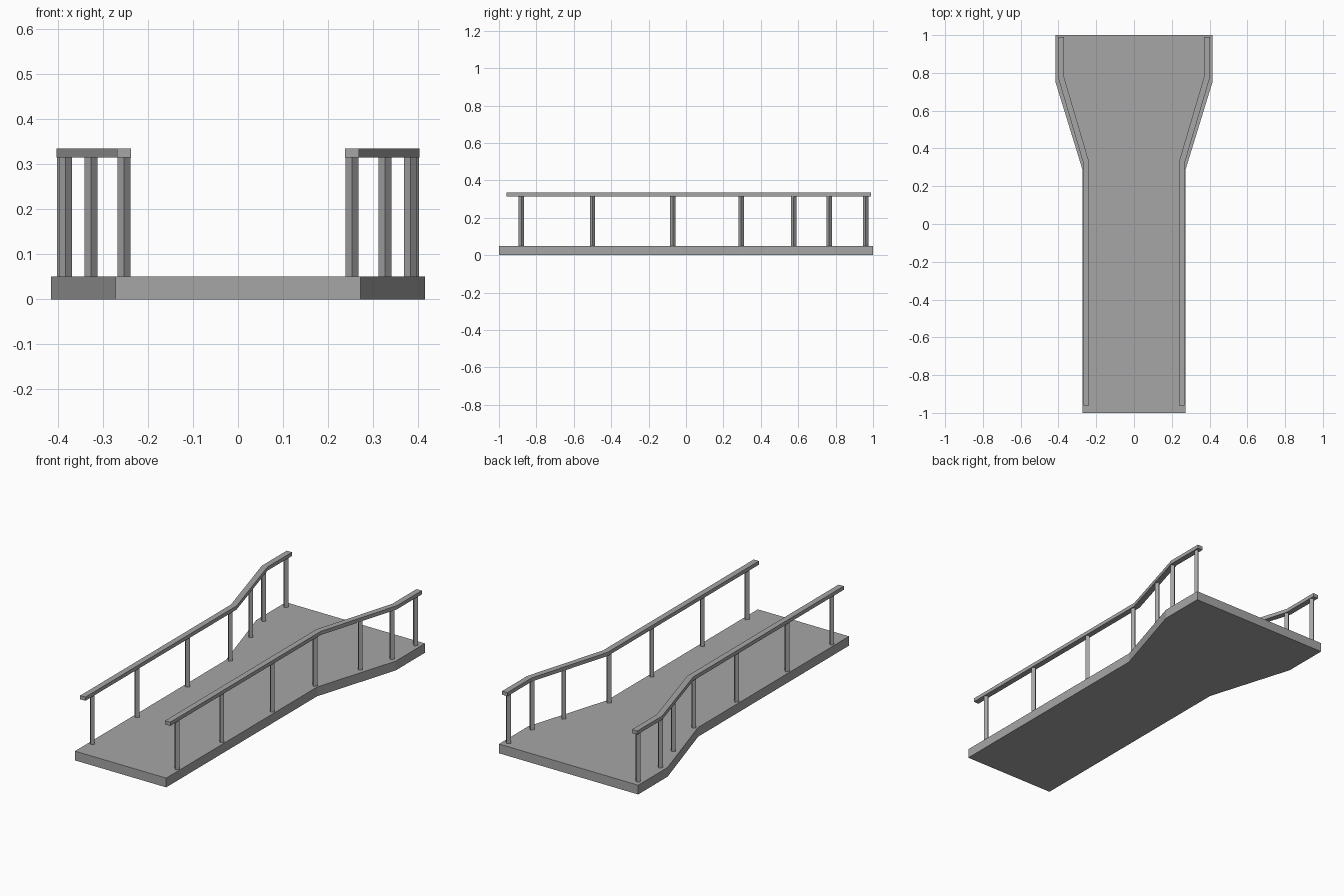
import bpy, bmesh, math

cube = bpy.data.objects.get("Cube")
if cube:
    bpy.data.objects.remove(cube, do_unlink=True)

grey = bpy.data.materials.new("plain_grey")
grey.use_nodes = True
colour = (0.38, 0.38, 0.38, 1)
grey.diffuse_color = colour
grey.node_tree.nodes["Principled BSDF"].inputs["Base Color"].default_value = colour


def add_object(name, bm):
    bmesh.ops.recalc_face_normals(bm, faces=bm.faces)
    mesh = bpy.data.meshes.new(name)
    bm.to_mesh(mesh)
    bm.free()
    mesh.materials.append(grey)
    obj = bpy.data.objects.new(name, mesh)
    bpy.context.collection.objects.link(obj)
    return obj


def prism(name, outline, bottom, top):
    """Extrude a plan outline upwards."""
    bm = bmesh.new()
    face = bm.faces.new([bm.verts.new((x, y, bottom)) for x, y in outline])
    result = bmesh.ops.extrude_face_region(bm, geom=[face])
    verts = [v for v in result["geom"] if isinstance(v, bmesh.types.BMVert)]
    bmesh.ops.translate(bm, verts=verts, vec=(0, 0, top - bottom))
    return add_object(name, bm)


DECK_TOP, RAIL_BOTTOM, RAIL_TOP = 0.05, 0.315, 0.335
HALF_RAIL = 0.0155

# Deck: straight walkway that flares out at the back
edge = [(0.272, -1.0), (0.272, 0.285), (0.415, 0.75), (0.415, 1.0)]
prism("deck", edge + [(-x, y) for x, y in reversed(edge)], 0, DECK_TOP)

# Handrail centre line and post positions, shared by both sides
path = [(0.253, -0.96), (0.253, 0.325), (0.387, 0.78), (0.387, 0.99)]
post_ys = [-0.88, -0.5, -0.07, 0.295, 0.575, 0.765, 0.96]


def path_x(y):
    for (x0, y0), (x1, y1) in zip(path, path[1:]):
        if y <= y1:
            return x0 + (x1 - x0) * (y - y0) / (y1 - y0)
    return path[-1][0]


def offset_path(distance):
    """Shift the centre line sideways with mitred bends."""
    angles = [math.atan2(x1 - x0, y1 - y0)
              for (x0, y0), (x1, y1) in zip(path, path[1:])]
    points = []
    for i, (x, y) in enumerate(path):
        before, after = angles[max(i - 1, 0)], angles[min(i, len(angles) - 1)]
        mid = (before + after) / 2
        reach = distance / math.cos((after - before) / 2)
        points.append((x + reach * math.cos(mid), y - reach * math.sin(mid)))
    return points


rail_outline = offset_path(HALF_RAIL) + offset_path(-HALF_RAIL)[::-1]

for side, sign in (("left", 1), ("right", -1)):
    # Handrail
    prism(side + "_handrail", [(sign * x, y) for x, y in rail_outline],
          RAIL_BOTTOM, RAIL_TOP)
    # Square posts turned corner-on
    for number, y in enumerate(post_ys, 1):
        x, r = sign * path_x(y), 0.0145
        diamond = [(x + r, y), (x, y + r), (x - r, y), (x, y - r)]
        prism(f"{side}_post_{number}", diamond, DECK_TOP, RAIL_BOTTOM)
